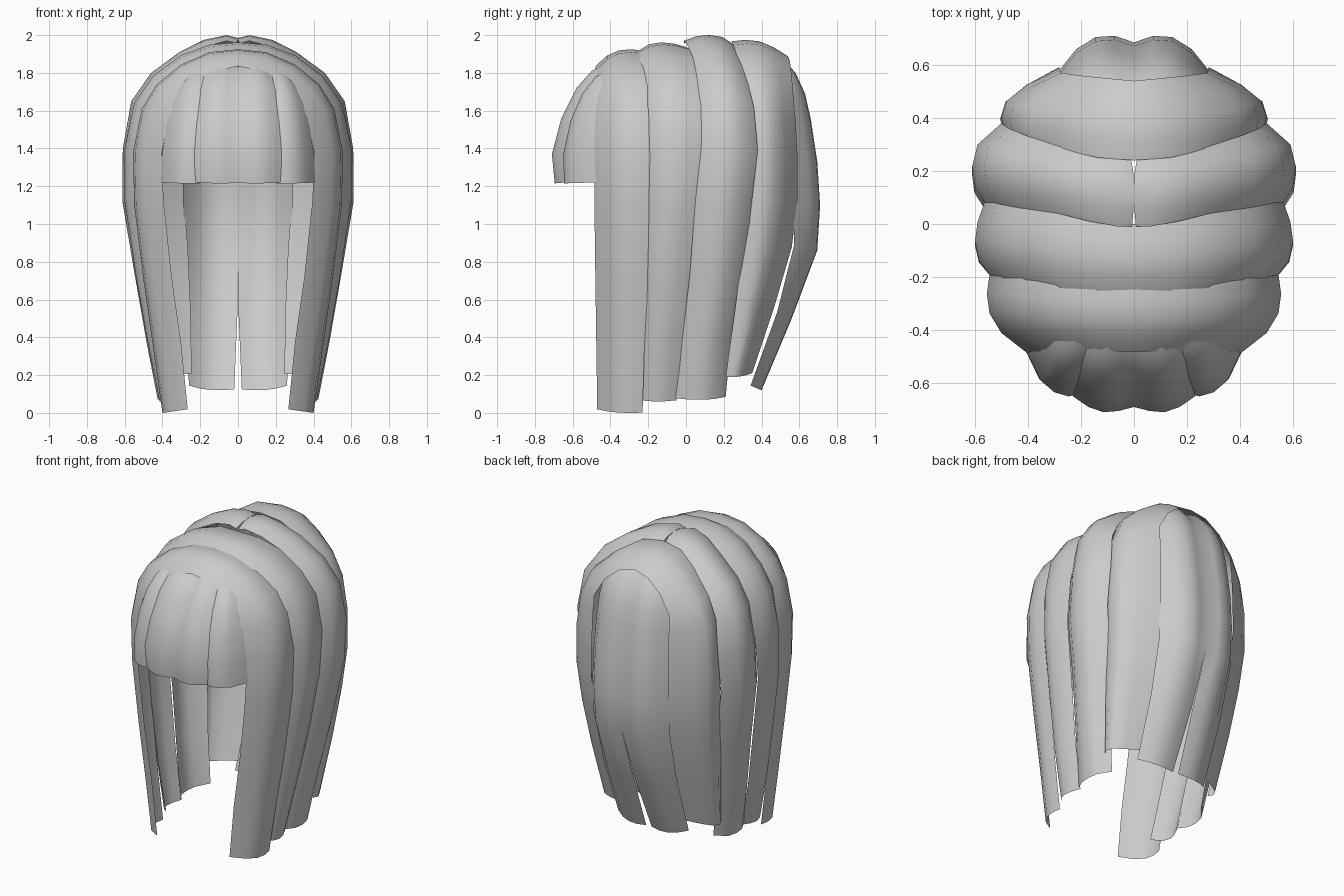
import bpy
from mathutils import Vector

hair = bpy.data.materials.new("hair grey")
hair.diffuse_color = (0.6, 0.6, 0.6, 1)


def side(a, c, z):
    return (max(a, 0), c, z)


def back(a, c, z):
    return (c, a, z)


def front(a, c, z):
    return (c, -a, z)


def lock(name, stations, bow, place):
    """Curved strip along a path. Station: outward, height, edge 1, edge 2, bow depth."""
    pts = [Vector((s[0], s[1])) for s in stations]
    verts, faces, n = [], [], len(bow)
    for i, (a, z, c0, c1, k) in enumerate(stations):
        t = (pts[min(i + 1, len(pts) - 1)] - pts[max(i - 1, 0)]).normalized()
        for j, b in enumerate(bow):
            u = j / (n - 1)
            verts.append(place(a + t.y * b * k, c0 + (c1 - c0) * u, z - t.x * b * k))
    for i in range(len(stations) - 1):
        for j in range(n - 1):
            p = i * n + j
            f = (p, p + 1, p + n + 1, p + n)
            faces.append(f if place is front else f[::-1])
    mesh = bpy.data.meshes.new(name)
    mesh.from_pydata(verts, [], faces)
    mesh.materials.append(hair)
    for p in mesh.polygons:
        p.use_smooth = True
    ob = bpy.data.objects.new(name, mesh)
    bpy.context.collection.objects.link(ob)
    m = ob.modifiers.new("mirror", 'MIRROR')
    m.use_clip = True
    m.merge_threshold = 0.0005


# Bands that arch from the parting over the crown and down both sides
lock("front_side_lock", [
    (0.00, 1.925, -0.48, -0.23, 0.6), (0.15, 1.91, -0.48, -0.23, 0.7),
    (0.30, 1.845, -0.48, -0.22, 0.8), (0.43, 1.74, -0.48, -0.20, 0.9),
    (0.51, 1.61, -0.48, -0.19, 1), (0.555, 1.38, -0.485, -0.19, 1),
    (0.55, 1.10, -0.485, -0.19, 1.05), (0.50, 0.70, -0.48, -0.20, 1),
    (0.45, 0.35, -0.475, -0.22, 1), (0.40, 0.00, -0.47, -0.23, 0.9)],
    [0.15, 0.055, 0.01, 0, 0.01], side)

lock("middle_side_lock", [
    (0.00, 1.962, -0.26, 0.00, 0.7), (0.15, 1.95, -0.26, 0.02, 0.7),
    (0.30, 1.895, -0.25, 0.05, 0.8), (0.45, 1.785, -0.23, 0.07, 1),
    (0.55, 1.64, -0.22, 0.09, 1), (0.60, 1.40, -0.21, 0.08, 1),
    (0.60, 1.12, -0.21, 0.05, 1), (0.54, 0.72, -0.23, 0.02, 1),
    (0.48, 0.38, -0.25, -0.02, 1), (0.415, 0.06, -0.26, -0.05, 1)],
    [0.07, 0.015, 0, 0.01, 0.035], side)

lock("rear_side_lock", [
    (0.00, 1.985, -0.01, 0.26, 0.5), (0.06, 2.00, -0.01, 0.26, 0.5),
    (0.18, 1.975, 0.01, 0.27, 0.6), (0.31, 1.91, 0.04, 0.30, 0.7),
    (0.46, 1.80, 0.06, 0.33, 0.8), (0.565, 1.65, 0.07, 0.36, 0.9),
    (0.61, 1.40, 0.06, 0.38, 1), (0.612, 1.12, 0.04, 0.35, 1),
    (0.55, 0.75, 0.01, 0.31, 1), (0.485, 0.38, -0.03, 0.24, 0.9),
    (0.425, 0.07, -0.06, 0.21, 0.7)],
    [0.06, 0.01, 0, 0.02, 0.11], side)

lock("back_side_lock", [
    (0.00, 1.975, 0.24, 0.54, 0.40), (0.14, 1.955, 0.25, 0.55, 0.45),
    (0.27, 1.87, 0.28, 0.56, 0.5), (0.40, 1.75, 0.31, 0.57, 0.7),
    (0.47, 1.60, 0.33, 0.58, 0.9), (0.50, 1.38, 0.34, 0.59, 1),
    (0.505, 1.12, 0.33, 0.59, 1), (0.485, 0.86, 0.30, 0.56, 1),
    (0.46, 0.55, 0.26, 0.47, 0.95), (0.42, 0.19, 0.21, 0.35, 0.8)],
    [0.02, 0, 0.02, 0.10, 0.22], side)

# Pair of long locks hanging down the back
lock("back_centre_lock", [
    (0.42, 1.935, 0, 0.18, 0.5), (0.50, 1.89, 0, 0.23, 0.6),
    (0.58, 1.80, 0, 0.26, 0.7), (0.63, 1.69, 0, 0.27, 0.8),
    (0.66, 1.56, 0, 0.28, 0.9), (0.695, 1.33, 0, 0.29, 1),
    (0.71, 1.10, 0, 0.29, 1), (0.695, 0.86, 0, 0.28, 0.9),
    (0.56, 0.50, 0.004, 0.27, 0.6), (0.40, 0.12, 0.02, 0.26, 0.45)],
    [0.025, 0, 0.005, 0.05, 0.14], back)

# Fringe: a centre pair and an outer pair
lock("centre_fringe", [
    (0.42, 1.85, 0, 0.19, 1), (0.50, 1.81, 0, 0.21, 1),
    (0.58, 1.72, 0, 0.22, 1), (0.66, 1.56, 0, 0.225, 1),
    (0.71, 1.37, 0, 0.23, 1), (0.695, 1.215, 0, 0.23, 1)],
    [0.02, 0.005, 0, 0.02, 0.06], front)

lock("outer_fringe", [
    (0.41, 1.825, 0.15, 0.27, 0.3), (0.48, 1.78, 0.17, 0.31, 0.4),
    (0.55, 1.69, 0.185, 0.35, 0.6), (0.61, 1.55, 0.19, 0.38, 0.8),
    (0.65, 1.37, 0.195, 0.405, 1), (0.645, 1.215, 0.20, 0.41, 1)],
    [0.01, 0, 0.015, 0.06, 0.17], front)
